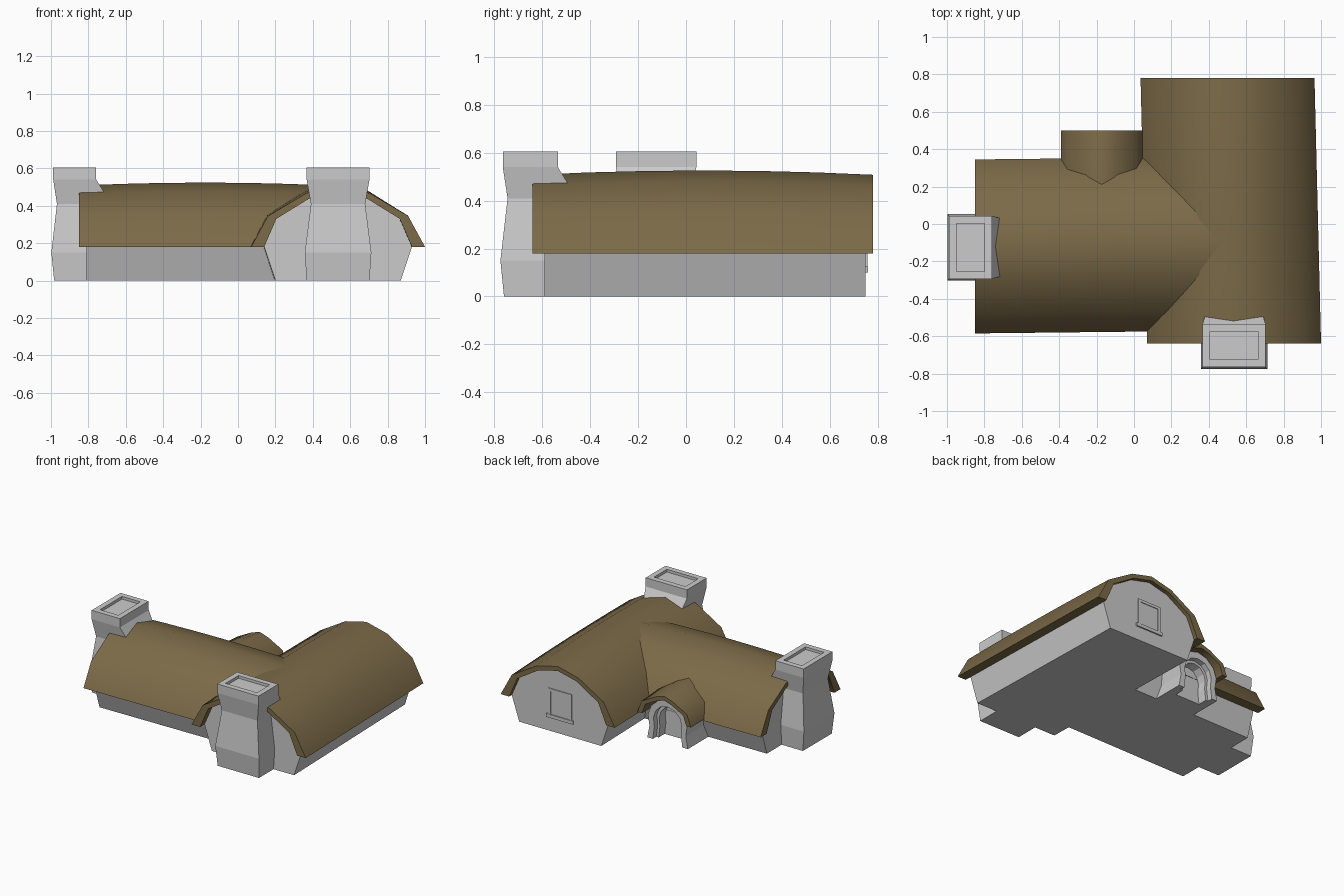
import bpy, bmesh, math
from mathutils import Vector

if "Cube" in bpy.data.objects:
    bpy.data.objects.remove(bpy.data.objects["Cube"])

thatch = bpy.data.materials.new("thatch")
thatch.diffuse_color = (0.20, 0.145, 0.065, 1)
thatch.use_nodes = True
thatch.node_tree.nodes["Principled BSDF"].inputs["Base Color"].default_value = thatch.diffuse_color


def loft(name, rings, mat=None, smooth=False):
    """Bridge equal-length closed rings and cap both ends."""
    bm = bmesh.new()
    rows = [[bm.verts.new(p) for p in r] for r in rings]
    n = len(rows[0])
    for a, b in zip(rows, rows[1:]):
        for i in range(n):
            j = (i + 1) % n
            bm.faces.new((a[i], a[j], b[j], b[i]))
    bm.faces.new(rows[0][::-1])
    bm.faces.new(rows[-1])
    bmesh.ops.recalc_face_normals(bm, faces=bm.faces)
    me = bpy.data.meshes.new(name)
    bm.to_mesh(me)
    bm.free()
    ob = bpy.data.objects.new(name, me)
    bpy.context.collection.objects.link(ob)
    if mat:
        me.materials.append(mat)
    if smooth:
        bpy.context.view_layer.objects.active = ob
        ob.select_set(True)
        bpy.ops.object.shade_smooth_by_angle(angle=math.radians(45))
        ob.select_set(False)
    return ob


def mirrored(half):
    """Half profile listed from the centre outwards -> full open profile."""
    return [(-x, z) for x, z in reversed(half[1:])] + half


def shell(outer, inner):
    return mirrored(outer) + mirrored(inner)[::-1]


def along(axis, profile, pos, centre, rise=0.0):
    """Place a (side, height) profile across a building axis."""
    pts = []
    for s, z in profile:
        z += rise * max(0, (z - 0.18) / 0.33)
        pts.append((centre + s, pos, z) if axis == "y" else (pos, centre + s, z))
    return pts


def sweep(name, axis, profile, start, end, c0, c1, rise=0.0, steps=1, mat=None):
    rings = []
    for i in range(steps + 1):
        t = i / steps
        rings.append(along(axis, profile, start + (end - start) * t,
                           c0 + (c1 - c0) * t, rise * 4 * t * (1 - t)))
    return loft(name, rings, mat, mat is not None)


# Two crossing wings: flared walls below a thick thatched roof
outer = [(0, 0.508), (0.17, 0.467), (0.375, 0.345), (0.465, 0.18)]
inner = [(0, 0.475), (0.155, 0.438), (0.33, 0.33), (0.395, 0.18)]
wall = mirrored(inner + [(0.335, 0.0)])
sweep("long_wing_walls", "y", wall, -0.59, 0.75, 0.535, 0.50)
sweep("side_wing_walls", "x", wall, -0.81, 0.48, -0.12, -0.105)
roof = shell(outer, inner)
sweep("long_wing_roof", "y", roof, -0.64, 0.78, 0.535, 0.50, 0.018, 6, thatch)
sweep("side_wing_roof", "x", roof, -0.85, 0.50, -0.12, -0.105, 0.016, 6, thatch)


# Chimneys: waisted stack with a recessed top; (z, outer, inner, half width)
def chimney(name, place):
    rows = [(0, -0.76, -0.55, 0.168), (0.15, -0.775, -0.55, 0.178),
            (0.41, -0.745, -0.455, 0.145), (0.54, -0.765, -0.535, 0.168),
            (0.605, -0.765, -0.535, 0.168), (0.605, -0.725, -0.575, 0.128),
            (0.585, -0.725, -0.575, 0.128)]
    loft(name, [[place(-w, o, z), place(w, o, z), place(w, i, z), place(-w, i, z)]
                for z, o, i, w in rows])


chimney("front_chimney", lambda s, d, z: (0.535 + s, d, z))
chimney("left_chimney", lambda s, d, z: (d - 0.223, -0.125 + s, z))

# Porch roof over the back door, ridge dropping slightly outwards
p_out = [(0, 0.385), (0.07, 0.36), (0.185, 0.29), (0.218, 0.19)]
p_in = [(0, 0.35), (0.06, 0.328), (0.155, 0.27), (0.18, 0.19)]
loft("porch_roof", [along("y", shell(p_out, p_in), y, -0.172, r)
                    for y, r in ((0.12, 0.0), (0.3, 0.0), (0.5, -0.04))], thatch, True)

# Arched stone door surround, inner step and door
arch = [(0, 0.315), (0.075, 0.295), (0.135, 0.24), (0.16, 0.17), (0.148, 0.09), (0.165, 0)]
hole = [(0, 0.265), (0.06, 0.25), (0.098, 0.21), (0.115, 0.16), (0.108, 0.09), (0.12, 0)]
step = [(x * 0.84, z * 0.93) for x, z in hole]
for name, prof, end in (("door_arch", shell(arch, hole), 0.46),
                        ("door_arch_step", shell(hole, step), 0.42),
                        ("door", mirrored(step), 0.35)):
    sweep(name, "y", prof, 0.2, end, -0.172, -0.172)


# Back gable window: four bars, sill and pane
def box(name, x0, x1, y0, y1, z0, z1):
    loft(name, [[(x0, y0, z), (x1, y0, z), (x1, y1, z), (x0, y1, z)] for z in (z0, z1)])


for name, x0, x1, z0, z1, y1 in (
        ("window_left_bar", 0.405, 0.425, 0.125, 0.31, 0.757),
        ("window_right_bar", 0.575, 0.595, 0.125, 0.31, 0.757),
        ("window_top_bar", 0.405, 0.595, 0.295, 0.315, 0.757),
        ("window_sill", 0.39, 0.61, 0.10, 0.125, 0.76),
        ("window_pane", 0.42, 0.58, 0.12, 0.30, 0.752)):
    box(name, x0, x1, 0.73, y1, z0, z1)
